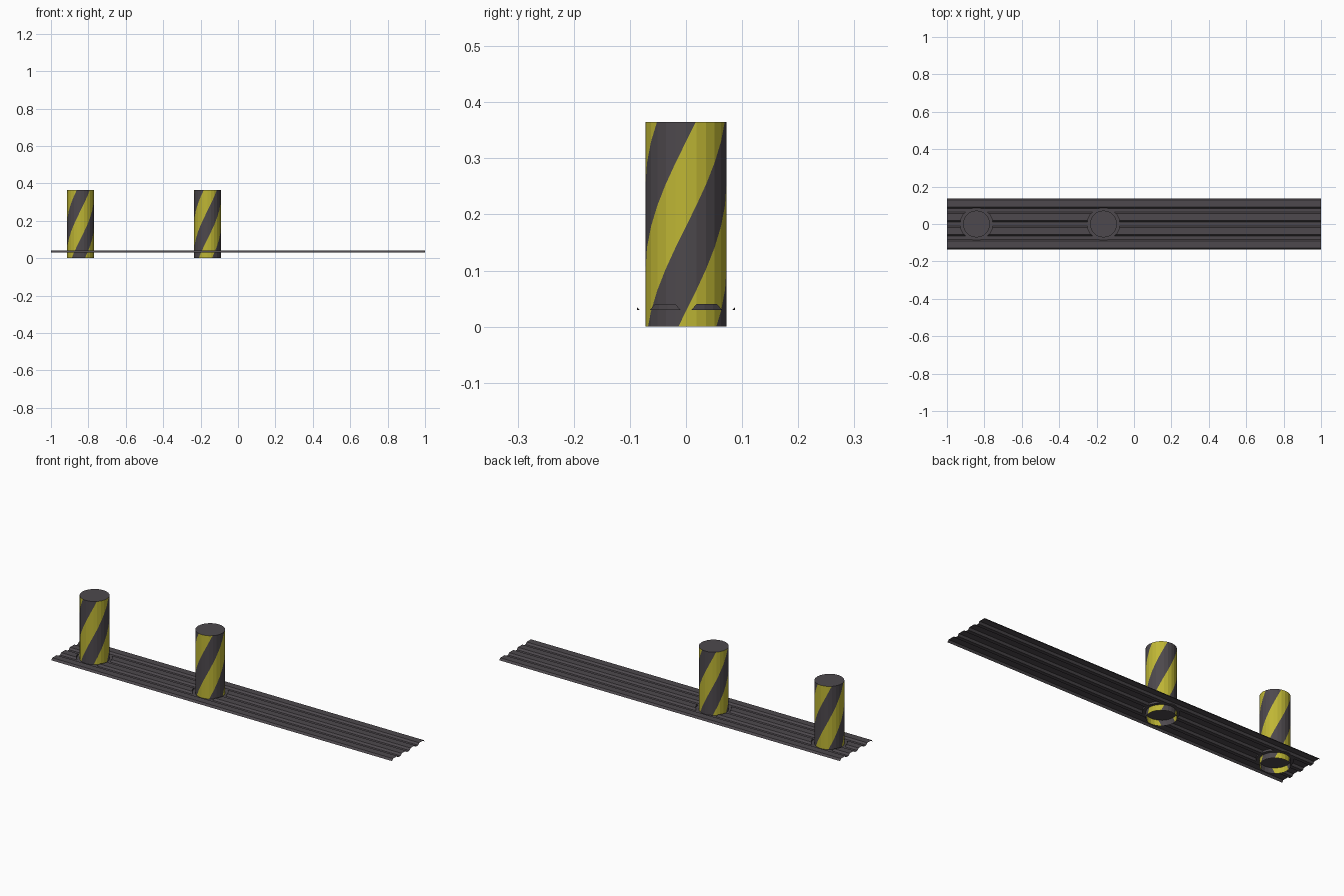
import bpy, bmesh, math

if "Cube" in bpy.data.objects:
    bpy.data.objects.remove(bpy.data.objects["Cube"])

R, H, SIDES = 0.072, 0.365, 24        # post radius, height, facets
BASE, CREST = 0.03, 0.04              # sheet valley and ridge heights
POSTS = [(-0.842, 60), (-0.163, 0)]   # post x position, stripe offset in degrees
TWIST = math.radians(145)             # stripe twist over the post height


def material(name, rgb):
    m = bpy.data.materials.new(name)
    m.diffuse_color = (*rgb, 1)
    m.use_nodes = True
    m.node_tree.nodes["Principled BSDF"].inputs["Base Color"].default_value = m.diffuse_color
    return m


dark = material("dark grey", (0.075, 0.066, 0.074))
yellow = material("warning yellow", (0.52, 0.47, 0.035))


def add_object(name, bm, mats):
    me = bpy.data.meshes.new(name)
    bm.to_mesh(me)
    bm.free()
    for m in mats:
        me.materials.append(m)
    ob = bpy.data.objects.new(name, me)
    bpy.context.scene.collection.objects.link(ob)
    return ob


# Corrugated sheet: solid block with four ridges, extruded along x
def ridge(c):
    return [(c - 0.027, BASE), (c - 0.0185, CREST), (c + 0.0185, CREST), (c + 0.027, BASE)]


profile = [(-0.137, -0.05)]
for c in (-0.11, -0.037, 0.037, 0.11):
    profile += ridge(c)
profile.append((0.137, -0.05))

bm = bmesh.new()
end = bm.faces.new([bm.verts.new((-1, y, z)) for y, z in profile])
ext = bmesh.ops.extrude_face_region(bm, geom=[end], use_keep_orig=True)
for v in ext["geom"]:
    if isinstance(v, bmesh.types.BMVert):
        v.co.x = 1
bmesh.ops.recalc_face_normals(bm, faces=bm.faces)
sheet = add_object("corrugated_sheet", bm, [dark])

# Flat round seats cut into the ridges around each post
cutters = []
for x, _ in POSTS:
    bm = bmesh.new()
    bmesh.ops.create_cone(bm, cap_ends=True, segments=32, radius1=0.087, radius2=0.087, depth=0.1)
    cutter = add_object("seat_cutter", bm, [dark])
    cutter.location = (x, 0, BASE - 0.0002 + 0.05)
    cutter.hide_render = True
    mod = sheet.modifiers.new("seat", 'BOOLEAN')
    mod.operation, mod.solver, mod.object = 'DIFFERENCE', 'EXACT', cutter
    cutters.append(cutter)
bpy.context.view_layer.update()
cut_mesh = bpy.data.meshes.new_from_object(
    sheet.evaluated_get(bpy.context.evaluated_depsgraph_get()))
sheet.modifiers.clear()
sheet.data = cut_mesh
for cutter in cutters:
    bpy.data.objects.remove(cutter)

# Keep only the thin upper skin of the block
bm = bmesh.new()
bm.from_mesh(sheet.data)
low = [f for f in bm.faces if min(v.co.z for v in f.verts) < 0]
bmesh.ops.delete(bm, geom=low, context='FACES')
for f in bm.faces:
    f.material_index = 0
bm.to_mesh(sheet.data)
bm.free()


# Striped post: flat strip cut along slanted lines, then wrapped round the facets
def make_post(name, x, offset):
    bm = bmesh.new()
    step = 2 * math.pi / SIDES
    for i in range(SIDES):
        a, b = i * step * R, (i + 1) * step * R
        bm.faces.new([bm.verts.new((u, v, 0)) for u, v in ((a, 0), (b, 0), (b, H), (a, H))])
    bmesh.ops.remove_doubles(bm, verts=bm.verts, dist=1e-5)
    start = math.radians(offset - 11)
    slope = TWIST / H
    for k in range(-6, 9):
        bmesh.ops.bisect_plane(bm, geom=bm.verts[:] + bm.edges[:] + bm.faces[:], dist=1e-6,
                               plane_co=((start + k * math.pi / 3) * R, 0, 0),
                               plane_no=(1, -slope * R, 0))
    for f in bm.faces:
        c = f.calc_center_median()
        t = (c.x / R - slope * c.y - start) % (2 * math.pi / 3)
        f.material_index = 1 if t < math.pi / 3 else 0
    for v in bm.verts:
        s = v.co.x / R / step
        i = math.floor(s + 1e-4)
        w = s - i
        a, b = i * step, (i + 1) * step
        v.co = (R * (math.cos(a) * (1 - w) + math.cos(b) * w),
                R * (math.sin(a) * (1 - w) + math.sin(b) * w), v.co.y)
    bmesh.ops.remove_doubles(bm, verts=bm.verts, dist=1e-4)
    # Dark flat cap; the bottom stays open
    rim = [e for e in bm.edges if e.is_boundary and all(v.co.z > H - 1e-4 for v in e.verts)]
    for f in bmesh.ops.edgeloop_fill(bm, edges=rim)["faces"]:
        f.material_index = 0
        f.normal_update()
        if f.normal.z < 0:
            f.normal_flip()
    post = add_object(name, bm, [dark, yellow])
    post.location.x = x


for n, (x, offset) in enumerate(POSTS):
    make_post(f"striped_post_{n + 1}", x, offset)
